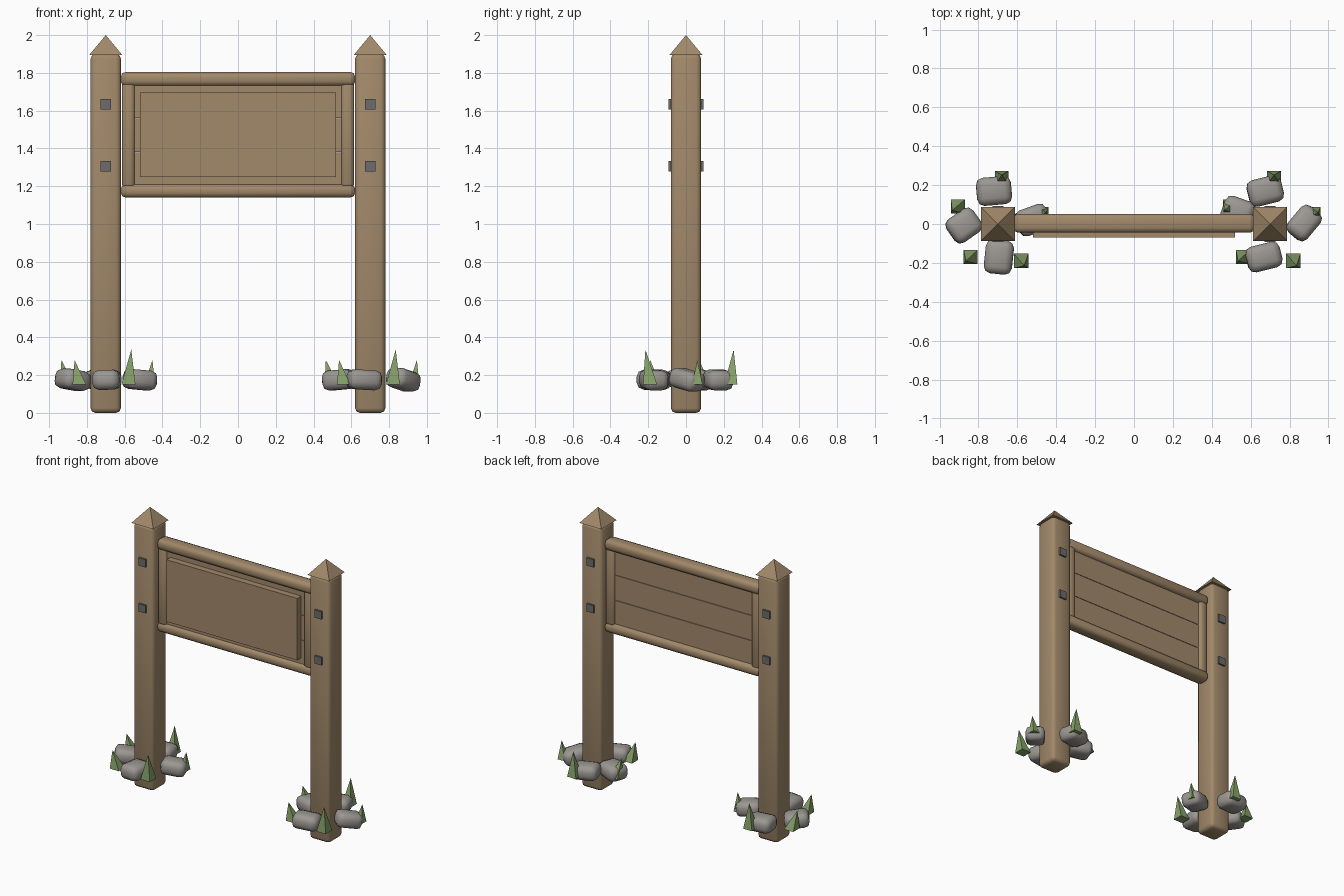
import bpy, bmesh, math
from mathutils import Matrix, Vector

if "Cube" in bpy.data.objects:
    bpy.data.objects.remove(bpy.data.objects["Cube"])


def material(name, rgb):
    m = bpy.data.materials.new(name)
    m.diffuse_color = (*rgb, 1)
    m.use_nodes = True
    m.node_tree.nodes["Principled BSDF"].inputs["Base Color"].default_value = m.diffuse_color
    return m


WOOD = material("weathered wood", (0.36, 0.25, 0.145))
STONE = material("grey stone", (0.33, 0.31, 0.29))
IRON = material("dark iron", (0.15, 0.15, 0.155))
GRASS = material("grass green", (0.25, 0.37, 0.15))


def finish(name, bm, mat, smooth=False):
    bmesh.ops.recalc_face_normals(bm, faces=bm.faces)
    for f in bm.faces:
        f.smooth = smooth
    me = bpy.data.meshes.new(name)
    bm.to_mesh(me)
    bm.free()
    me.materials.append(mat)
    ob = bpy.data.objects.new(name, me)
    bpy.context.collection.objects.link(ob)
    return ob


def box(name, lo, hi, mat, bevel=0.0, segments=2):
    """Box between two corners, softly rounded when bevelled."""
    lo, hi = Vector(lo), Vector(hi)
    bm = bmesh.new()
    bmesh.ops.create_cube(bm, size=1)
    bmesh.ops.scale(bm, vec=hi - lo, verts=bm.verts)
    bmesh.ops.translate(bm, vec=(lo + hi) / 2, verts=bm.verts)
    if bevel:
        bmesh.ops.bevel(bm, geom=bm.edges[:], offset=bevel, segments=segments,
                        profile=0.5, affect='EDGES')
    return finish(name, bm, mat, bevel > 0)


def pyramid(name, center, half, z0, tip, mat):
    x, y = center
    bm = bmesh.new()
    base = [bm.verts.new((x + a * half, y + b * half, z0))
            for a, b in ((-1, -1), (1, -1), (1, 1), (-1, 1))]
    top = bm.verts.new(tip)
    bm.faces.new(base)
    for i in range(4):
        bm.faces.new((base[i], base[(i + 1) % 4], top))
    return finish(name, bm, mat)


def rock(name, x, y, sx, sy, angle, z=0.175, sz=0.105):
    bm = bmesh.new()
    bmesh.ops.create_cube(bm, size=1)
    bmesh.ops.scale(bm, vec=(sx, sy, sz), verts=bm.verts)
    bmesh.ops.bevel(bm, geom=bm.edges[:], offset=0.036, segments=2,
                    profile=0.5, affect='EDGES')
    bmesh.ops.transform(bm, verts=bm.verts, matrix=Matrix.Translation((x, y, z))
                        @ Matrix.Rotation(math.radians(angle), 4, 'Z')
                        @ Matrix.Rotation(math.radians(angle / 4), 4, 'Y'))
    return finish(name, bm, STONE, True)


# Posts with pointed caps, iron bolts and grass tufts
for side, px in (("left", -0.7), ("right", 0.7)):
    box(f"{side}_post", (px - 0.08, -0.08, 0), (px + 0.08, 0.08, 1.9), WOOD, 0.025)
    pyramid(f"{side}_post_cap", (px, 0), 0.087, 1.895, (px, 0, 2.0), WOOD)
    for z in (1.305, 1.635):
        for face, s in (("front", -1), ("back", 1)):
            y0, y1 = sorted((s * 0.075, s * 0.093))
            box(f"{side}_{face}_bolt", (px - 0.028, y0, z - 0.028),
                (px + 0.028, y1, z + 0.028), IRON)
    # offset x, y, half width, height, lean x, lean y
    for dx, dy, h, t, lx, ly in ((0.02, 0.237, 0.035, 0.335, 0.0, 0.015),
                                 (-0.205, 0.09, 0.037, 0.28, -0.03, -0.02),
                                 (-0.14, -0.17, 0.036, 0.28, -0.025, -0.02),
                                 (0.12, -0.19, 0.037, 0.335, 0.015, -0.025),
                                 (0.232, 0.06, 0.028, 0.28, 0.015, 0.0)):
        pyramid(f"{side}_grass_tuft", (px + dx, dy), h, 0.15,
                (px + dx + lx, dy + ly, t), GRASS)

# Stones ringed around each post
for x, y, sx, sy, a in ((-0.72, 0.17, 0.18, 0.145, 5), (-0.875, -0.008, 0.165, 0.145, 35),
                        (-0.695, -0.17, 0.145, 0.175, -6), (-0.52, 0.02, 0.17, 0.14, 20)):
    rock("left_stone", x, y, sx, sy, a)
for x, y, sx, sy, a in ((0.675, 0.17, 0.18, 0.14, 14), (0.875, 0.005, 0.175, 0.13, 50),
                        (0.668, -0.17, 0.18, 0.135, 14), (0.535, 0.06, 0.165, 0.145, -20)):
    rock("right_stone", x, y, sx, sy, a)

# Sign frame
box("top_rail", (-0.62, -0.045, 1.73), (0.62, 0.052, 1.805), WOOD, 0.025)
box("bottom_rail", (-0.62, -0.045, 1.14), (0.62, 0.052, 1.21), WOOD, 0.025)
for side, s in (("left", -1), ("right", 1)):
    x0, x1 = sorted((s * 0.545, s * 0.615))
    box(f"{side}_stile", (x0, -0.04, 1.19), (x1, 0.045, 1.755), WOOD, 0.022)

# Backing planks and raised notice panel
for i in range(3):
    z = 1.2 + i * 0.181
    box("backing_plank", (-0.56, -0.025, z), (0.56, 0.025, z + 0.178), WOOD)
box("notice_panel", (-0.52, -0.07, 1.25), (0.52, -0.02, 1.695), WOOD)
